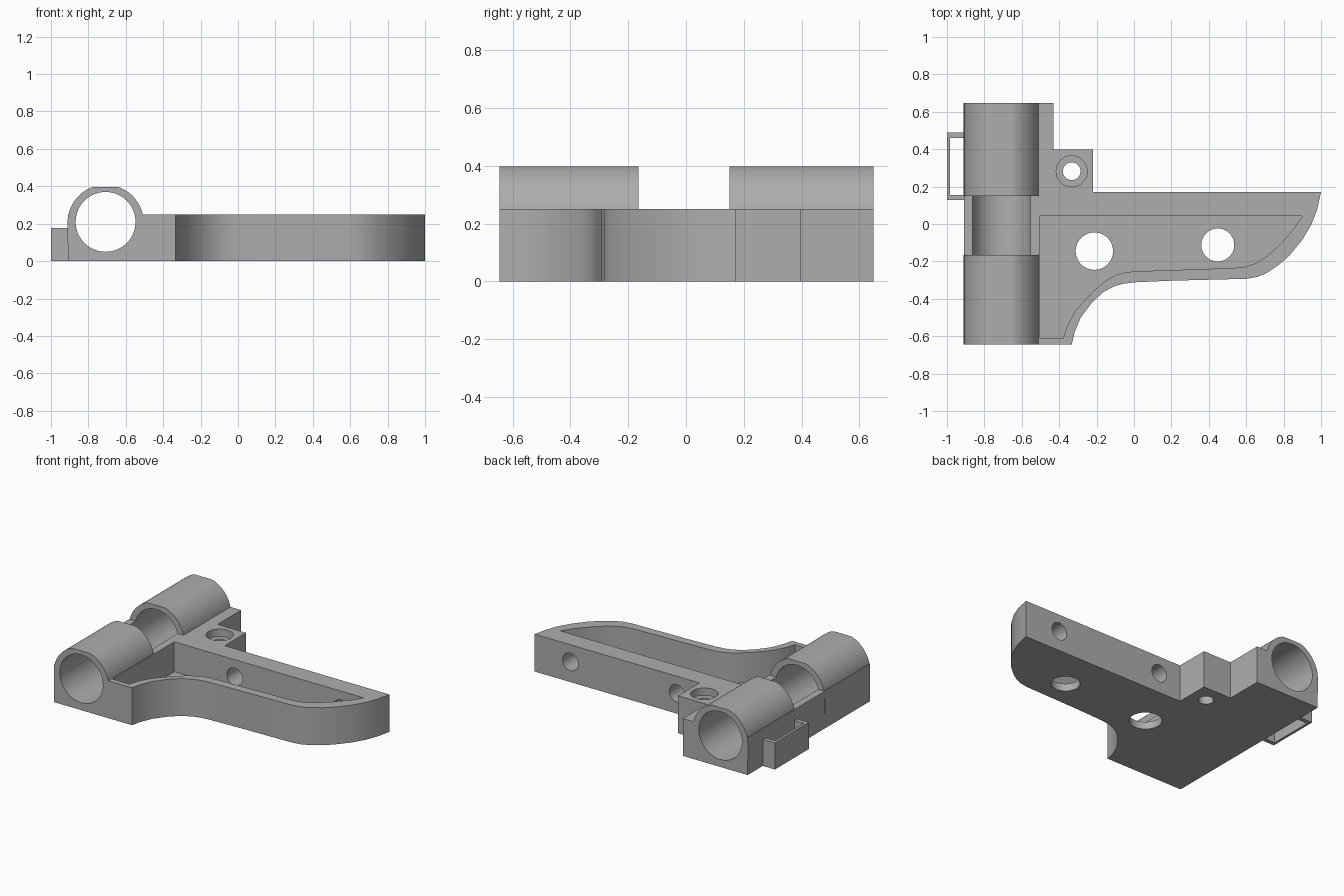
import bpy, bmesh, math
from mathutils import Vector

if "Cube" in bpy.data.objects:
    bpy.data.objects.remove(bpy.data.objects["Cube"])

grey = bpy.data.materials.new("grey plastic")
grey.diffuse_color = (0.42, 0.42, 0.42, 1)
grey.use_nodes = True
grey.node_tree.nodes["Principled BSDF"].inputs["Base Color"].default_value = grey.diffuse_color


def prism(name, pts, a, b, axis="Z"):
    """Extrude a 2D outline from a to b: (x, y) along Z, or (x, z) along Y."""
    bm = bmesh.new()
    place = (lambda p, h: (p[0], p[1], h)) if axis == "Z" else (lambda p, h: (p[0], h, p[1]))
    face = bm.faces.new([bm.verts.new(place(p, a)) for p in pts])
    ext = bmesh.ops.extrude_face_region(bm, geom=[face])
    verts = [v for v in ext["geom"] if isinstance(v, bmesh.types.BMVert)]
    bmesh.ops.translate(bm, vec=Vector(place((0, 0), b - a)), verts=verts)
    bmesh.ops.recalc_face_normals(bm, faces=bm.faces)
    me = bpy.data.meshes.new(name)
    bm.to_mesh(me)
    bm.free()
    me.materials.append(grey)
    ob = bpy.data.objects.new(name, me)
    bpy.context.collection.objects.link(ob)
    return ob


def circle(cx, cy, r, n=48):
    return [(cx + r * math.cos(2 * math.pi * i / n), cy + r * math.sin(2 * math.pi * i / n))
            for i in range(n)]


def rect(x0, x1, y0, y1):
    return [(x0, y0), (x1, y0), (x1, y1), (x0, y1)]


def combine(target, tool, op):
    """Apply a boolean and discard the tool."""
    bpy.context.view_layer.objects.active = target
    mod = target.modifiers.new("bool", "BOOLEAN")
    mod.operation, mod.solver, mod.object = op, "EXACT", tool
    bpy.ops.object.modifier_apply(modifier=mod.name)
    bpy.data.objects.remove(tool)


# Base bracket with curved arm and screw lug
outline = [(-0.91, -0.645), (-0.333, -0.645), (-0.318, -0.58), (-0.285, -0.50), (-0.225, -0.42),
           (-0.165, -0.365), (-0.11, -0.335), (-0.06, -0.32), (0, -0.312), (0.2, -0.303),
           (0.60, -0.293), (0.66, -0.283), (0.71, -0.262), (0.77, -0.222), (0.83, -0.17),
           (0.90, -0.085), (0.95, 0), (0.98, 0.08), (1.0, 0.172), (-0.22, 0.172),
           (-0.22, 0.398), (-0.43, 0.398), (-0.43, 0.648), (-0.91, 0.648)]
body = prism("bracket_body", outline, 0, 0.25)

# Two flat-topped barrels
CX, CZ, R = -0.708, 0.205, 0.2035
arc = [(CX + R * math.cos(math.pi * i / 40), min(0.397, CZ + R * math.sin(math.pi * i / 40)))
       for i in range(41)]
barrel_profile = [(CX - R, 0.1), (CX + R, 0.1)] + arc
for y0, y1 in ((-0.645, -0.165), (0.15, 0.648)):
    combine(body, prism("barrel", barrel_profile, y0, y1, "Y"), "UNION")

# Pocket in the arm
pocket = [(-0.502, -0.61), (-0.378, -0.61), (-0.36, -0.55), (-0.315, -0.465), (-0.225, -0.365),
          (-0.15, -0.302), (-0.09, -0.27), (-0.03, -0.256), (0.1, -0.25), (0.54, -0.235),
          (0.60, -0.228), (0.65, -0.21), (0.71, -0.172), (0.78, -0.11), (0.85, -0.03),
          (0.90, 0.043), (-0.502, 0.043)]
combine(body, prism("pocket_cut", pocket, 0.05, 0.5), "DIFFERENCE")

# Bore, floor holes, lug screw hole and counterbore, back wall holes
cuts = [(circle(CX, 0.21, 0.16, 64), -1, 1, "Y"),
        (circle(-0.212, -0.145, 0.1), -0.1, 0.1, "Z"),
        (circle(0.448, -0.112, 0.088), -0.1, 0.1, "Z"),
        (circle(-0.333, 0.282, 0.047), -0.1, 0.5, "Z"),
        (circle(-0.333, 0.282, 0.083), 0.2, 0.5, "Z"),
        (circle(0.735, 0.135, 0.058), -0.05, 0.3, "Y"),
        (circle(-0.055, 0.135, 0.058), -0.05, 0.3, "Y")]
for pts, a, b, axis in cuts:
    combine(body, prism("hole_cut", pts, a, b, axis), "DIFFERENCE")

# Strap loop on the outer side
loop = prism("strap_loop", [(-0.91, 0.127), (-0.91, 0.155), (-0.983, 0.155), (-0.983, 0.46),
                            (-0.91, 0.46), (-0.91, 0.488), (-1.0, 0.488), (-1.0, 0.127)], 0, 0.178)

bpy.ops.object.select_all(action="DESELECT")
body.select_set(True)
bpy.context.view_layer.objects.active = body
bpy.ops.object.shade_smooth_by_angle(angle=math.radians(30))
